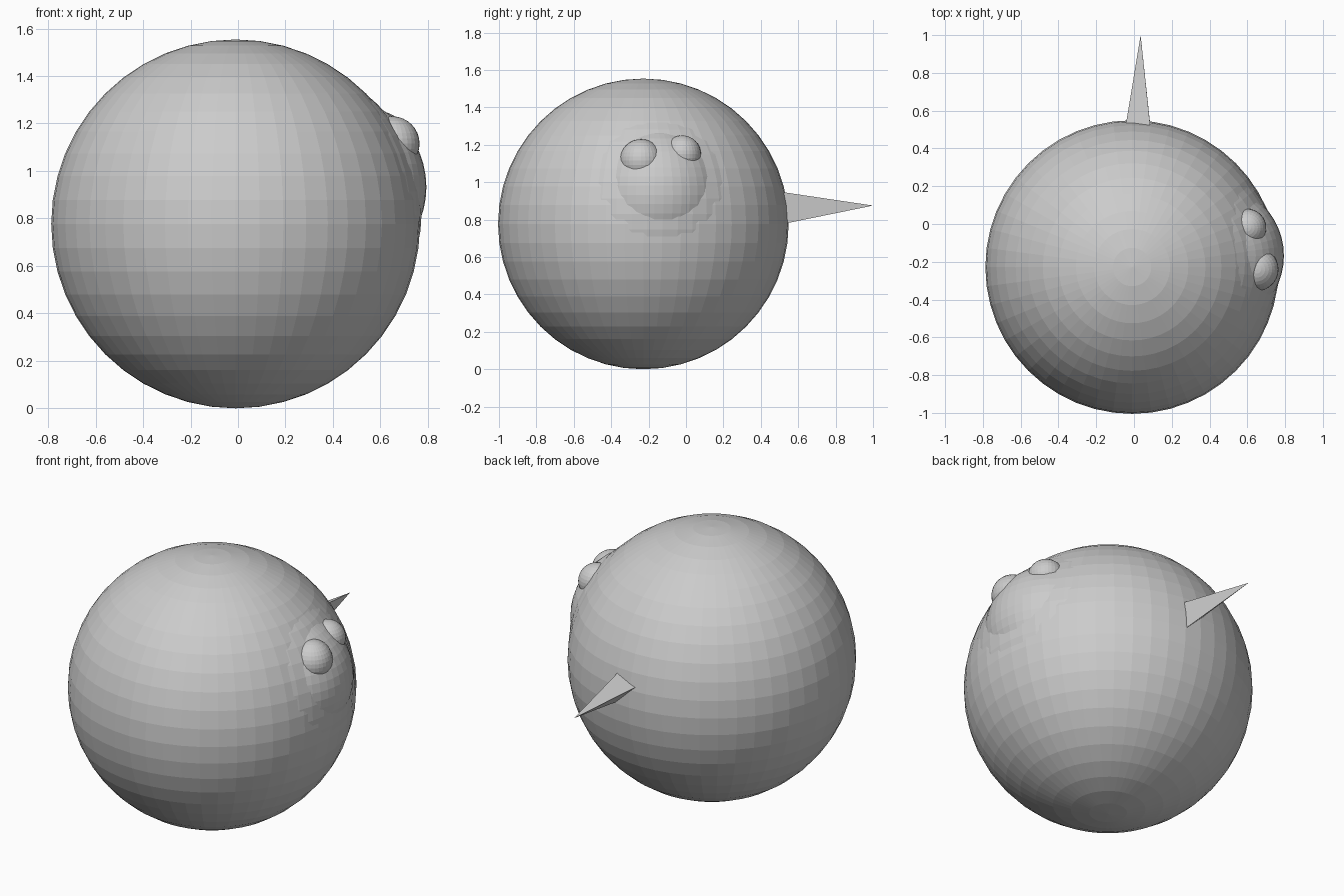
import bpy, bmesh
from mathutils import Vector

if "Cube" in bpy.data.objects:
    bpy.data.objects.remove(bpy.data.objects["Cube"])

BODY = Vector((-0.01, -0.228, 0.777))
AXIS = Vector((0.93, 0.13, 0.34)).normalized()


def ball(name, centre, radius, segments=48, rings=24):
    bpy.ops.mesh.primitive_uv_sphere_add(
        segments=segments, ring_count=rings, radius=radius, location=centre)
    bpy.context.object.name = name


# Large round body
ball("body", BODY, 0.777)

# Low collar and head, bulging out of the body along one axis
ball("collar", BODY + AXIS * 0.158, 0.637)
ball("head", BODY + AXIS * 0.455, 0.38)

# Pair of eyes on the head
ball("eye_front", (0.65, -0.24, 1.115), 0.115, 32, 16)
ball("eye_back", (0.60, -0.02, 1.15), 0.10, 32, 16)

# Three-sided pointed tail, its base sunk slightly into the body
tip = Vector((0.035, 1.0, 0.875))
base = [Vector(p) for p in ((-0.04, 0.545, 0.90), (0.085, 0.53, 0.945), (0.085, 0.535, 0.78))]
bm = bmesh.new()
for p in [tip] + [tip + (b - tip) * 1.06 for b in base]:
    bm.verts.new(p)
bmesh.ops.convex_hull(bm, input=bm.verts[:])
bmesh.ops.recalc_face_normals(bm, faces=bm.faces[:])
mesh = bpy.data.meshes.new("tail")
bm.to_mesh(mesh)
bm.free()
bpy.context.collection.objects.link(bpy.data.objects.new("tail", mesh))
